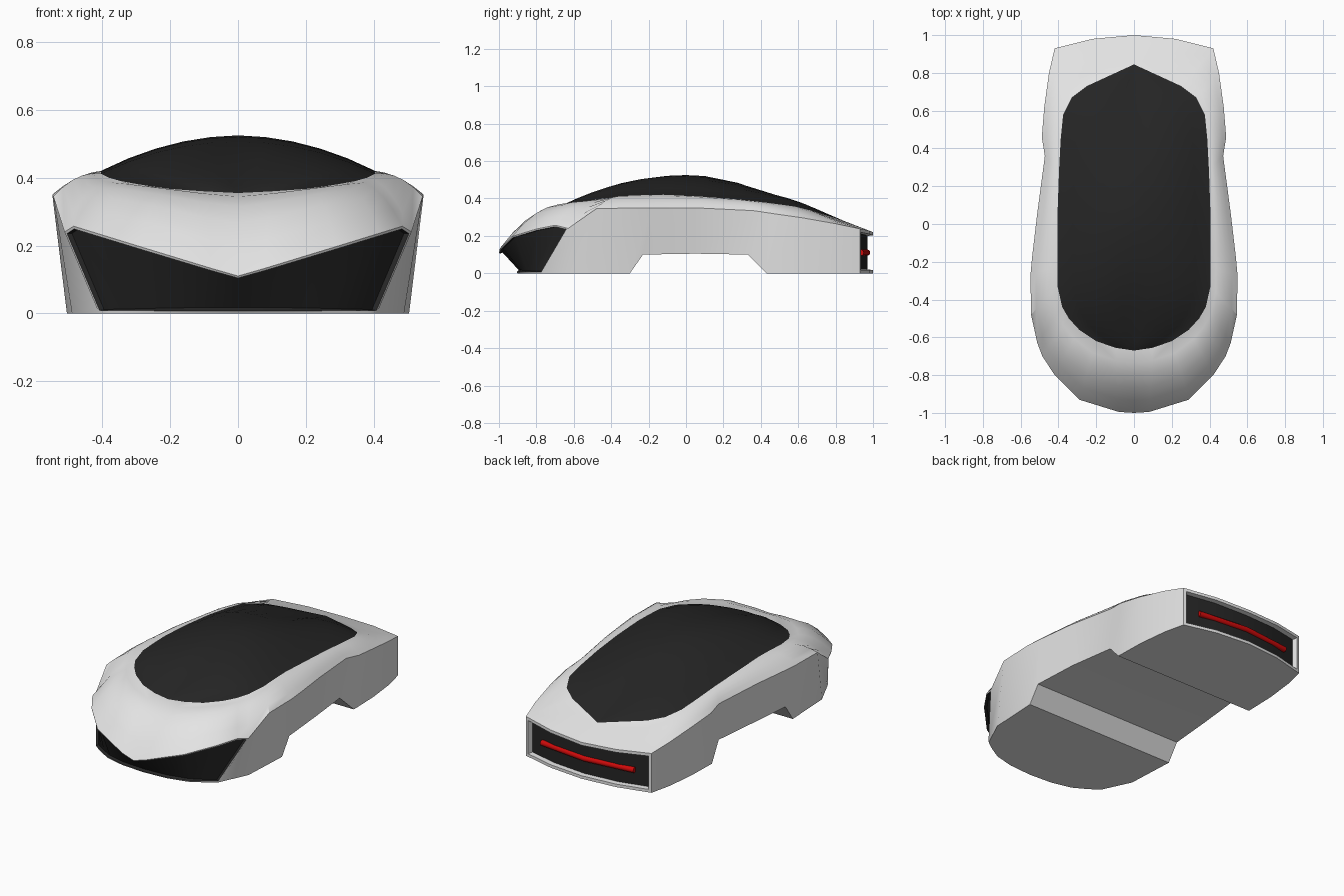
import bpy, bmesh, math
from mathutils import Vector as V

if "Cube" in bpy.data.objects:
    bpy.data.objects.remove(bpy.data.objects["Cube"])


def material(name, colour):
    m = bpy.data.materials.new(name)
    m.diffuse_color = (*colour, 1)
    m.use_nodes = True
    m.node_tree.nodes["Principled BSDF"].inputs["Base Color"].default_value = m.diffuse_color
    return m


white = material("white paint", (0.78, 0.78, 0.78))
black = material("black", (0.018, 0.018, 0.018))
red = material("red light", (0.62, 0.003, 0.003))

# Rails running from front centre, along the right side, to rear centre
sill = [(0, -.90, 0), (.15, -.89, 0), (.27, -.86, 0), (.34, -.82, 0), (.385, -.79, 0),
        (.41, -.77, 0), (.49, -.60, 0), (.505, -.30, 0), (.505, -.23, .1), (.485, .05, .105),
        (.45, .33, .1), (.475, .43, 0), (.47, .62, 0), (.45, .80, 0), (.42, .93, 0),
        (.22, .98, 0), (0, 1, 0)]
belt = [(0, -1, .11), (.08, -.995, .133), (.29, -.93, .197), (.42, -.80, .237), (.485, -.70, .257),
        (.512, -.63, .24), (.545, -.48, .345), (.548, -.27, .35), (.54, -.18, .35), (.513, .05, .35),
        (.472, .36, .335), (.488, .46, .32), (.475, .62, .297), (.45, .80, .265), (.42, .93, .238),
        (.22, .98, .228), (0, 1, .22)]
canopy = [(0, -.67, .355), (.10, -.655, .36), (.20, -.62, .367), (.29, -.56, .38), (.345, -.50, .39),
          (.38, -.44, .40), (.405, -.33, .412), (.405, -.22, .418), (.405, -.12, .42), (.404, .08, .41),
          (.397, .28, .395), (.388, .45, .375), (.375, .58, .357), (.33, .67, .335), (.25, .73, .315),
          (.12, .79, .297), (0, .845, .28)]
spine = [(-.67, .355), (-.62, .378), (-.55, .405), (-.47, .436), (-.40, .46), (-.32, .483),
         (-.22, .506), (-.10, .521), (0, .525), (.10, .52), (.28, .483), (.42, .432),
         (.52, .395), (.60, .366), (.68, .337), (.76, .308), (.845, .28)]
hood_bulge = [.06, .06, .055, .045, .035, .038, .022, .015, .015, .015, .015, .012, .01, .005, 0, 0, 0]
SEG = 5
GRILLE_END, TAIL_START, LAST = 5, 14, 16


def arc(a, b, bulge):
    """Points from a to b, lifted in the middle; a is left out."""
    return [a.lerp(b, t / SEG) + V((0, 0, 4 * bulge * (t / SEG) * (1 - t / SEG)))
            for t in range(1, SEG + 1)]


def column(i):
    a, b, d = V(sill[i]), V(belt[i]), V(canopy[i])
    e = V((0, *spine[i]))
    roof = min(.025, (d - e).length * .06)
    return [V((0, a.y, a.z)), a, b] + arc(b, d, hood_bulge[i]) + arc(d, e, roof)


right = [column(i) for i in range(LAST + 1)]
left = [[V((-p.x, p.y, p.z)) for p in c] for c in right]

# Body shell with canopy, grille and tail panel regions
bm = bmesh.new()
for cols in (right, left):
    grid = [[bm.verts.new(p) for p in c] for c in cols]
    for i in range(LAST):
        for j in range(len(grid[0]) - 1):
            f = bm.faces.new((grid[i][j], grid[i + 1][j], grid[i + 1][j + 1], grid[i][j + 1]))
            if j >= 2 + SEG:
                f.material_index = 1
            elif j == 1 and i < GRILLE_END:
                f.material_index = 2
            elif j == 1 and i >= TAIL_START:
                f.material_index = 3
bmesh.ops.remove_doubles(bm, verts=bm.verts[:], dist=1e-4)
bmesh.ops.recalc_face_normals(bm, faces=bm.faces[:])


# Sunken black panels in nose and tail
def sink(index, rim, depth, wall_index):
    faces = [f for f in bm.faces if f.material_index == index]
    r = bmesh.ops.inset_region(bm, faces=faces, thickness=rim, use_even_offset=True)
    for f in r["faces"]:
        f.material_index = 0
    r = bmesh.ops.inset_region(bm, faces=faces, thickness=.002, depth=-depth, use_even_offset=True)
    for f in r["faces"]:
        f.material_index = wall_index
    for f in faces:
        f.material_index = 1


sink(2, .008, .015, 1)
sink(3, .018, .03, 0)
for f in bm.faces:
    f.smooth = True
me = bpy.data.meshes.new("car_body")
bm.to_mesh(me)
bm.free()
body = bpy.data.objects.new("car_body", me)
bpy.context.collection.objects.link(body)
me.materials.append(white)
me.materials.append(black)
bpy.context.view_layer.objects.active = body
body.select_set(True)
bpy.ops.object.shade_smooth_by_angle(angle=math.radians(32))
body.select_set(False)

# Tail light bar
cu = bpy.data.curves.new("tail_light", "CURVE")
cu.dimensions = "3D"
cu.bevel_depth = .017
cu.bevel_resolution = 3
cu.use_fill_caps = True
s = cu.splines.new("POLY")
s.points.add(2)
for p, co in zip(s.points, [(-.31, .934, .11), (0, .968, .11), (.31, .934, .11)]):
    p.co = (*co, 1)
cu.materials.append(red)
light = bpy.data.objects.new("tail_light", cu)
bpy.context.collection.objects.link(light)
bpy.context.view_layer.objects.active = light
light.select_set(True)
bpy.ops.object.convert(target="MESH")
